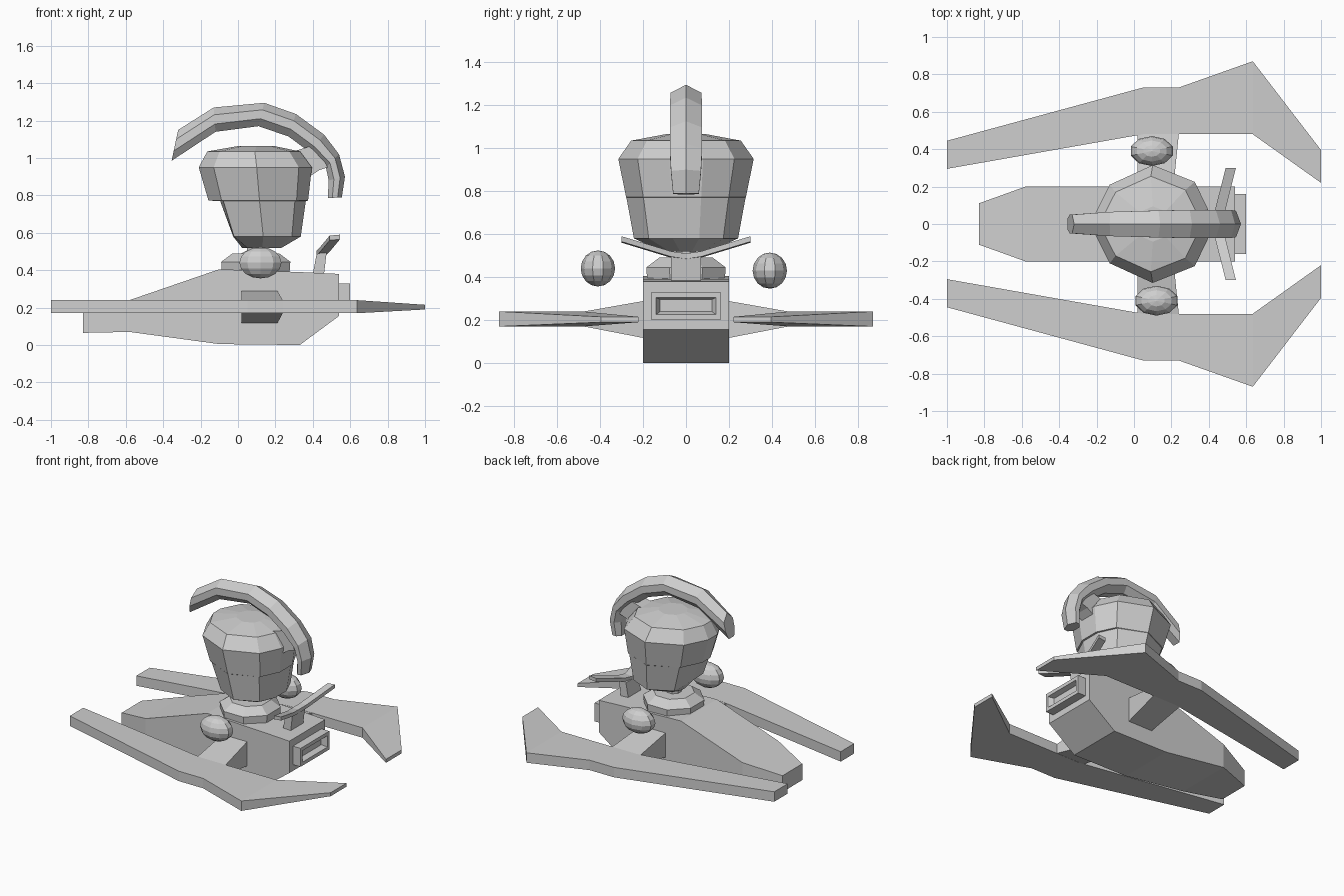
import bpy, bmesh, math

grey = bpy.data.materials.new("light grey")
grey.diffuse_color = (0.62, 0.62, 0.62, 1)


def finish(name, bm):
    bmesh.ops.remove_doubles(bm, verts=bm.verts, dist=0.0005)
    bmesh.ops.recalc_face_normals(bm, faces=bm.faces)
    me = bpy.data.meshes.new(name)
    bm.to_mesh(me)
    bm.free()
    me.materials.append(grey)
    ob = bpy.data.objects.new(name, me)
    bpy.context.collection.objects.link(ob)
    return ob


def loft(name, rings):
    """Skin a list of equal-length point loops and cap both ends."""
    bm = bmesh.new()
    loops = [[bm.verts.new(p) for p in r] for r in rings]
    n = len(loops[0])
    for a, b in zip(loops, loops[1:]):
        for i in range(n):
            j = (i + 1) % n
            bm.faces.new((a[i], a[j], b[j], b[i]))
    bm.faces.new(loops[0])
    bm.faces.new(loops[-1])
    return finish(name, bm)


def rect(x, hw, z0, z1):
    return [(x, -hw, z0), (x, hw, z0), (x, hw, z1), (x, -hw, z1)]


# Hull: rectangular sections along x
loft("hull", [rect(*s) for s in [
    (-0.83, 0.11, 0.065, 0.18), (-0.58, 0.20, 0.07, 0.24),
    (-0.10, 0.20, 0.005, 0.405), (0.33, 0.20, 0.0, 0.39),
    (0.54, 0.20, 0.155, 0.38)]])

# Recessed exhaust frame on the tail
loft("exhaust", [rect(0.53, 0.16, 0.20, 0.33), rect(0.60, 0.16, 0.20, 0.33),
                 rect(0.60, 0.14, 0.225, 0.305), rect(0.565, 0.12, 0.24, 0.295)])

# Side blades, struts and steering fins, mirrored in y
stations = [(-1, 0.295, 0.445, 0.17, 0.24), (0.05, 0.48, 0.73, 0.17, 0.24),
            (0.24, 0.48, 0.73, 0.17, 0.24), (0.635, 0.48, 0.87, 0.17, 0.24),
            (1, 0.22, 0.395, 0.19, 0.215)]
for side, s in (("left", 1), ("right", -1)):
    loft(side + "_blade", [[(x, s * a, z0), (x, s * b, z0), (x, s * b, z1), (x, s * a, z1)]
                           for x, a, b, z0, z1 in stations])
    loft(side + "_strut", [[(0.02, s * y, z0), (x1, s * y, z0), (x1, s * y, z1), (0.02, s * y, z1)]
                           for y, x1, z0, z1 in ((0.19, 0.21, 0.115, 0.29),
                                                 (0.485, 0.24, 0.172, 0.238))])
    loft(side + "_fin", [[(x, s * y, z), (x + 0.055, s * y, z + 0.005),
                          (x + 0.055, s * y, z + 0.03), (x, s * y, z + 0.025)]
                         for x, y, z in ((0.42, 0.0, 0.48), (0.432, 0.07, 0.49),
                                         (0.49, 0.30, 0.56))])
loft("fin_post", [[(0.40, y, 0.38), (0.46, y, 0.38), (0.475, y, 0.505), (0.42, y, 0.485)]
                  for y in (-0.07, 0.07)])


# Collar: octagonal stepped ring
def octagon(r, z):
    return [(0.095 + r * math.cos(math.pi * (k + 0.5) / 4),
             r * math.sin(math.pi * (k + 0.5) / 4), z) for k in range(8)]


loft("collar", [octagon(0.195, 0.38), octagon(0.20, 0.445), octagon(0.135, 0.49)])
loft("neck", [octagon(0.05, 0.48), octagon(0.05, 0.55)])

# Head: ten-sided rings, with a small step below the brow
half = [(-0.21, 0.05), (-0.13, 0.21), (0.10, 0.315), (0.325, 0.225), (0.395, 0.08)]
outline = half + [(x, -y) for x, y in reversed(half)]


def head_ring(sx, sy, z, cx=0.10, brow=0.0):
    pts = []
    for x, y in outline:
        px = cx + (x - 0.10) * sx
        if x < -0.2:
            px += brow
        pts.append((px, y * sy, z))
    return pts


loft("head", [head_ring(0.35, 0.35, 0.52, 0.13), head_ring(0.68, 0.77, 0.58, 0.135, 0.05),
              head_ring(0.84, 0.88, 0.77, 0.115, 0.05), head_ring(0.88, 0.885, 0.772, 0.115, 0.0),
              head_ring(1, 1, 0.95), head_ring(0.82, 0.81, 1.035, 0.09),
              head_ring(0.30, 0.30, 1.065, 0.10)])

# Crest: hexagonal section swept between outer and inner curves
crest = [(-0.32, 1.15, -0.355, 0.985, 0.05), (-0.13, 1.27, -0.12, 1.14, 0.065),
         (0.14, 1.295, 0.11, 1.17, 0.072), (0.31, 1.235, 0.27, 1.115, 0.075),
         (0.46, 1.125, 0.385, 1.03, 0.075), (0.54, 1.02, 0.47, 0.95, 0.075),
         (0.572, 0.90, 0.485, 0.88, 0.07), (0.555, 0.79, 0.48, 0.785, 0.06)]
rings = []
for ox, oz, ix, iz, w in crest:
    def at(t, y):
        return (ox + (ix - ox) * t, y, oz + (iz - oz) * t)
    rings.append([at(0, 0), at(0.3, w), at(0.68, w), at(1, 0.03),
                  at(1, -0.03), at(0.68, -w), at(0.3, -w)])
loft("crest", rings)
loft("crest_bracket", [[(0.28, y, 1.03), (0.41, y, 1.07), (0.48, y, 0.95),
                        (0.435, y, 0.935), (0.36, y, 0.885)] for y in (-0.055, 0.055)])

# Floating hands: flattened-width low-poly balls
for name, x, y, z in (("right_hand", 0.12, -0.41, 0.44), ("left_hand", 0.095, 0.39, 0.43)):
    bm = bmesh.new()
    bmesh.ops.create_uvsphere(bm, u_segments=10, v_segments=8, radius=1)
    for v in bm.verts:
        v.co = (x + v.co.x * 0.118, y + v.co.y * 0.08, z + v.co.z * 0.084)
    finish(name, bm)
